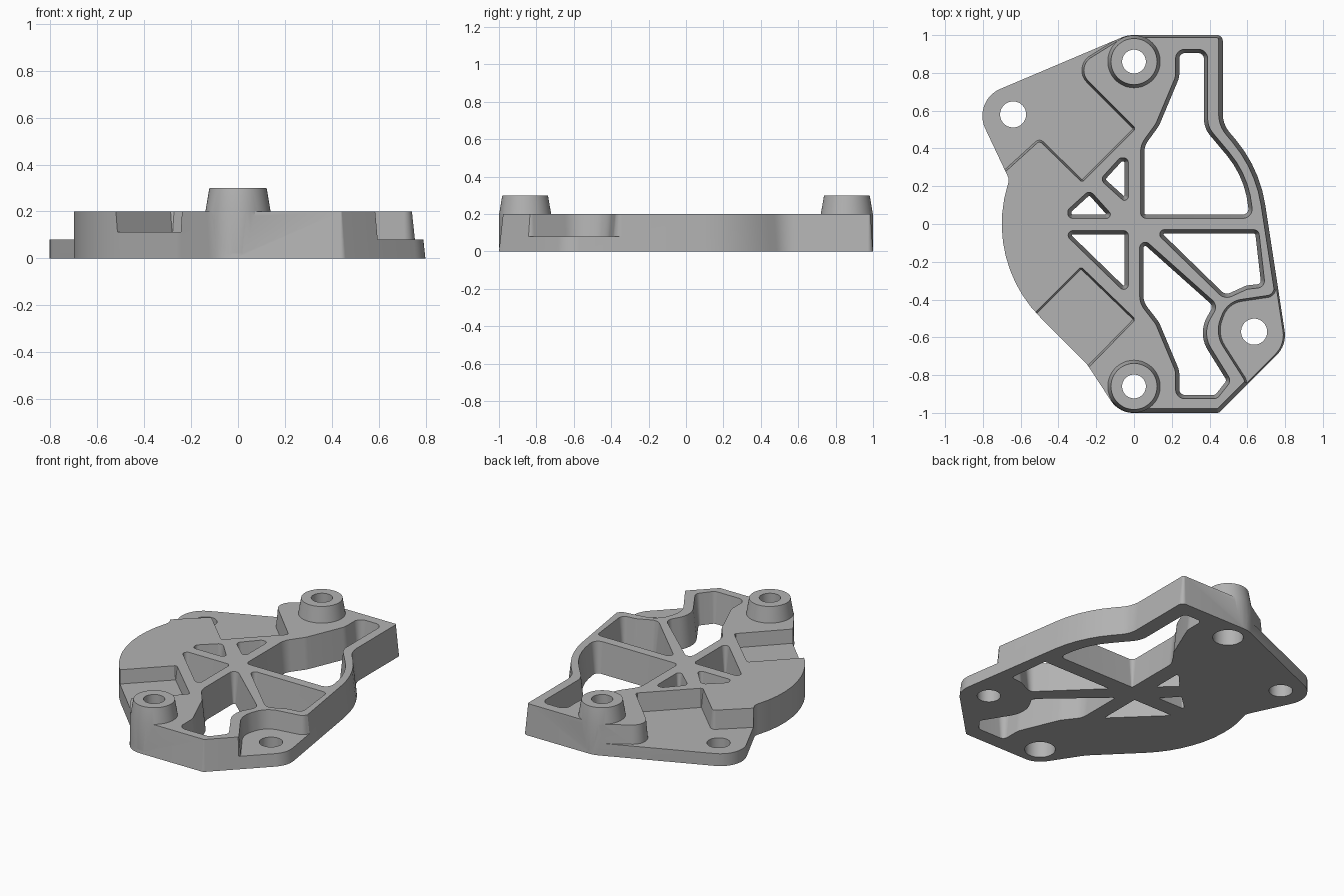
import bpy, bmesh, math
from mathutils import Vector

if "Cube" in bpy.data.objects:
    bpy.data.objects.remove(bpy.data.objects["Cube"], do_unlink=True)

grey = bpy.data.materials.new("plain_grey")
grey.use_nodes = True
grey.diffuse_color = (0.45, 0.45, 0.45, 1)
grey.node_tree.nodes["Principled BSDF"].inputs["Base Color"].default_value = (0.45, 0.45, 0.45, 1)


def loop_points(corners, offset):
    """Offset a counter-clockwise polygon edge by edge, then fillet its corners.
    A corner is (x, y, radius) plus an optional weight for the edge after it."""
    n = len(corners)
    pts = [Vector(c[:2]) for c in corners]
    dirs = [(pts[(i + 1) % n] - pts[i]).normalized() for i in range(n)]
    shift = [offset * (c[3] if len(c) > 3 else 1) for c in corners]
    out = []
    for i, c in enumerate(corners):
        a, b = dirs[i - 1], dirs[i]
        na, nb = Vector((a.y, -a.x)), Vector((b.y, -b.x))
        sa, sb = shift[i - 1], shift[i]
        cross = a.x * b.y - a.y * b.x
        # Mitre point of the two shifted edges
        p = pts[i] + a * ((sb - sa * na.dot(nb)) / a.dot(nb)) + na * sa
        turn = math.atan2(cross, a.dot(b))
        side = 1 if turn > 0 else -1
        r = max(c[2] + side * (sa + sb) / 2, 0.002)
        reach = r * math.tan(abs(turn) / 2)
        centre = p - a * reach - na * side * r
        steps = max(2, int(abs(turn) / math.radians(6))) if c[2] > 0 else 1
        start = math.atan2(na.y * side, na.x * side)
        for k in range(steps + 1):
            t = start + turn * k / steps
            out.append(centre + Vector((math.cos(t), math.sin(t))) * r)
    return out


def new_object(name, bm):
    bmesh.ops.recalc_face_normals(bm, faces=bm.faces)
    mesh = bpy.data.meshes.new(name)
    bm.to_mesh(mesh)
    bm.free()
    mesh.materials.append(grey)
    obj = bpy.data.objects.new(name, mesh)
    bpy.context.collection.objects.link(obj)
    return obj


def loft(name, rings):
    """Solid through rings of equal length, each given as (points, z)."""
    bm = bmesh.new()
    rows = [[bm.verts.new((p.x, p.y, z)) for p in pts] for pts, z in rings]
    for low, high in zip(rows, rows[1:]):
        for i in range(len(low)):
            j = (i + 1) % len(low)
            bm.faces.new((low[i], low[j], high[j], high[i]))
    bm.faces.new(rows[0][::-1])
    bm.faces.new(rows[-1])
    return new_object(name, bm)


def prism(name, corners, z0, z1, d0, d1):
    return loft(name, [(loop_points(corners, d0), z0), (loop_points(corners, d1), z1)])


def lathe(name, x, y, profile, sides=48):
    def ring(r):
        return [Vector((x + r * math.cos(math.tau * i / sides),
                        y + r * math.sin(math.tau * i / sides))) for i in range(sides)]
    return loft(name, [(ring(r), z) for r, z in profile])


def combine(target, tool, operation):
    mod = target.modifiers.new(operation, "BOOLEAN")
    mod.operation, mod.object, mod.solver = operation, tool, "EXACT"
    bpy.context.view_layer.objects.active = target
    bpy.ops.object.modifier_apply(modifier=mod.name)
    bpy.data.objects.remove(tool, do_unlink=True)


# Cover body: outer walls drafted on the open side, upright on the round side
outline = [
    (0.47, 1.0, 0.03, 0.6), (-0.036, 1.0, 0.14, 0), (-0.857, 0.652, 0.155, 0),
    (-0.66, 0.235, 0.05, 0), (-0.793, -0.198, 0.7, 0), (-0.25, -0.74, 0.2, 0),
    (-0.08, -1.0, 0.14), (0.45, -1.0, 0.03), (0.809, -0.641, 0.15),
    (0.665, 0.296, 0.7), (0.47, 0.528, 0.15)]
body = prism("cover_body", outline, 0, 0.2, 0, -0.022)

# Low mounting ears and the side notch
rear_ear = [
    (-0.005, 0.505, 0), (-0.33, 0.83, 0.09), (-0.04, 1.01, 0), (-0.04, 1.2, 0),
    (-1.1, 1.2, 0), (-1.1, -0.09, 0), (-0.5, 0.455, 0.03), (-0.275, 0.235, 0)]
front_ear = [
    (0.57, -0.93, 0), (1.0, -0.93, 0), (1.0, -0.3, 0), (0.775, -0.3, 0),
    (0.735, -0.385, 0.05), (0.5, -0.42, 0.12), (0.44, -0.58, 0.15), (0.6, -0.83, 0.05)]
notch = [(-0.28, -0.24, 0), (-0.7, -0.66, 0), (-0.42, -0.93, 0), (-0.005, -0.505, 0)]
for corners, floor in ((rear_ear, 0.08), (front_ear, 0.08), (notch, 0.112)):
    combine(body, prism("recess", corners, floor, 0.25, 0, 0.015), "DIFFERENCE")

# Bolt bosses
for y in (0.86, -0.86):
    boss = lathe("boss", 0, y, [(0.139, 0.02), (0.139, 0.2), (0.122, 0.3)])
    combine(body, boss, "UNION")

# Lightening pockets between the ribs
small = [(-0.03, 0.1, 0.02), (-0.03, 0.35, 0.025), (-0.075, 0.35, 0.025), (-0.18, 0.235, 0.03)]
pockets = [
    [(0.035, 0.03, 0.03), (0.63, 0.03, 0.05), (0.61, 0.253, 0.52), (0.39, 0.515, 0.12),
     (0.39, 0.925, 0.05), (0.22, 0.925, 0.05), (0.22, 0.78, 0.08), (0.115, 0.53, 0.1),
     (0.035, 0.42, 0.12)],
    [(0.1, -0.03, 0.025), (0.48, -0.4, 0.06), (0.6, -0.345, 0.06), (0.695, -0.335, 0.04),
     (0.66, -0.03, 0.03)],
    [(0.03, -0.06, 0.03), (0.03, -0.42, 0.12), (0.115, -0.53, 0.1), (0.22, -0.78, 0.08),
     (0.22, -0.925, 0.05), (0.44, -0.925, 0.04), (0.515, -0.83, 0.04), (0.36, -0.58, 0.15),
     (0.445, -0.43, 0.05)],
    [(-0.385, -0.035, 0.025), (-0.03, -0.38, 0.025), (-0.03, -0.035, 0.025)],
    small,
    [(-y, -x, r) for x, y, r in reversed(small)]]
for corners in pockets:
    combine(body, prism("pocket", corners, -0.02, 0.22, -0.022, 0.002), "DIFFERENCE")

# Bolt holes, wider from below under the bosses
for y in (0.86, -0.86):
    bore = lathe("bore", 0, y, [(0.09, -0.05), (0.09, 0.2), (0.063, 0.2), (0.063, 0.4)])
    combine(body, bore, "DIFFERENCE")
for x, y in ((-0.64, 0.58), (0.636, -0.57)):
    combine(body, lathe("ear_hole", x, y, [(0.069, -0.05), (0.069, 0.15)]), "DIFFERENCE")

# One material slot and smooth walls with crisp edges
body.data.materials.clear()
body.data.materials.append(grey)
for face in body.data.polygons:
    face.material_index = 0
bpy.ops.object.select_all(action="DESELECT")
body.select_set(True)
bpy.context.view_layer.objects.active = body
bpy.ops.object.shade_smooth_by_angle(angle=math.radians(30))
